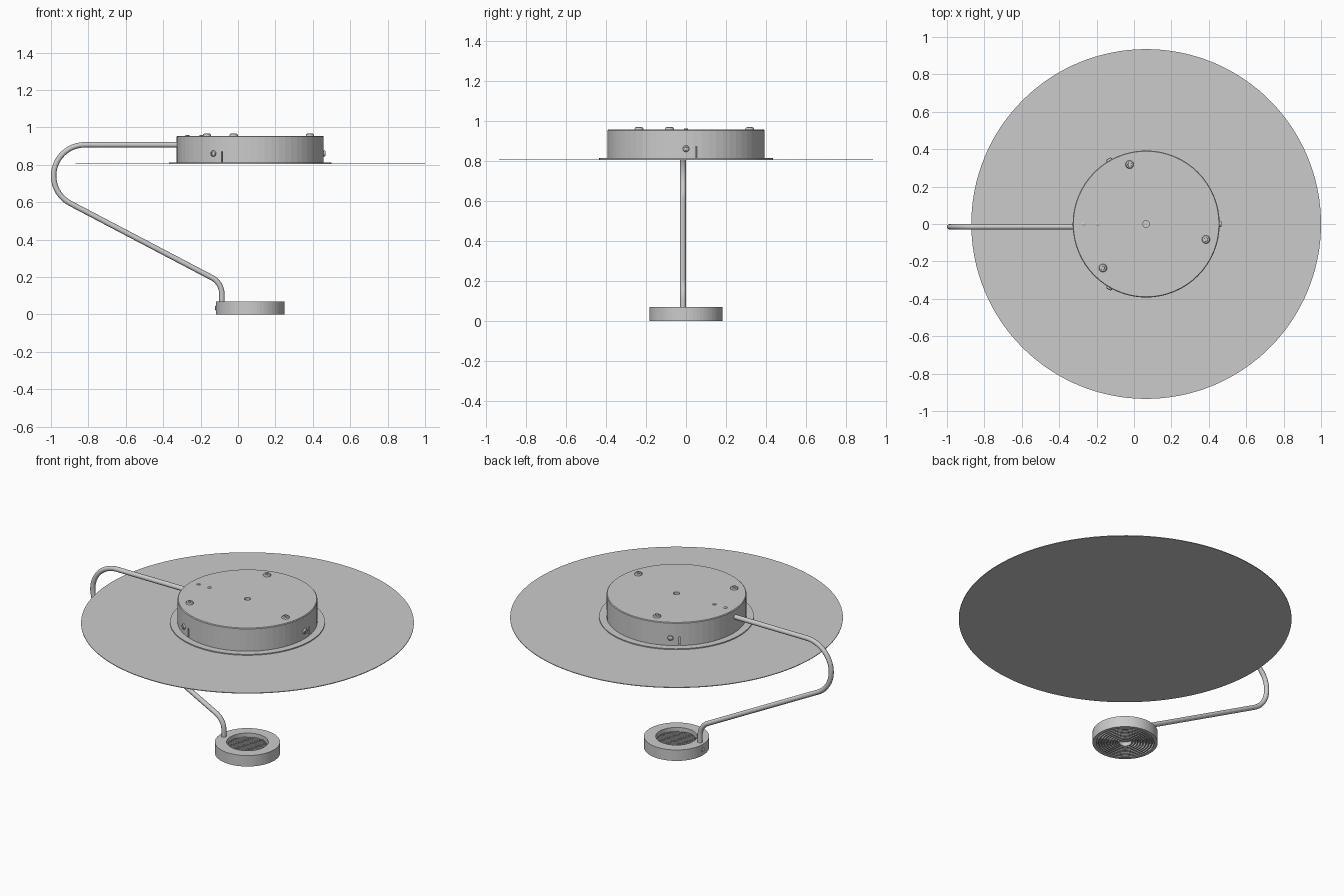
import bpy, bmesh, math
from mathutils import Vector, Matrix

cube = bpy.data.objects.get("Cube")
if cube:
    bpy.data.objects.remove(cube)

metal = bpy.data.materials.new("light_grey_metal")
metal.use_nodes = True
GREY = (0.6, 0.6, 0.6, 1)
metal.diffuse_color = GREY
metal.node_tree.nodes["Principled BSDF"].inputs["Base Color"].default_value = GREY

CX = 0.065            # shared axis of the disc, drum and puck
DRUM_R = 0.393


def finish(bm, name, matrix=None, smooth=False):
    mesh = bpy.data.meshes.new(name)
    bm.to_mesh(mesh)
    bm.free()
    obj = bpy.data.objects.new(name, mesh)
    bpy.context.collection.objects.link(obj)
    mesh.materials.append(metal)
    obj.matrix_world = matrix or Matrix.Translation((CX, 0, 0))
    if smooth:
        select_only(obj)
        bpy.ops.object.shade_smooth_by_angle(angle=math.radians(35))
    return obj


def select_only(obj):
    bpy.ops.object.select_all(action='DESELECT')
    obj.select_set(True)
    bpy.context.view_layer.objects.active = obj


def lathe(name, profile, steps, matrix=None, smooth=False):
    """Spin a (radius, z) profile around the z axis."""
    bm = bmesh.new()
    vs = [bm.verts.new((r, 0, z)) for r, z in profile]
    es = [bm.edges.new(pair) for pair in zip(vs, vs[1:])]
    bmesh.ops.spin(bm, geom=vs + es, cent=(0, 0, 0), axis=(0, 0, 1),
                   angle=math.tau, steps=steps, use_duplicate=False)
    bmesh.ops.remove_doubles(bm, verts=bm.verts, dist=1e-5)
    bmesh.ops.recalc_face_normals(bm, faces=bm.faces)
    return finish(bm, name, matrix, smooth)


# Wide thin disc and the flange above it
lathe("wide_disc", [(0, .803), (.935, .803), (.935, .807), (0, .807)], 128)
lathe("drum_flange", [(0, .807), (.435, .807), (.435, .813), (0, .813)], 96)

# Drum with a sunken hole in the middle of its lid
drum = lathe("drum", [(0, .81), (DRUM_R, .81), (DRUM_R, .951), (.389, .955),
                      (.018, .955), (.018, .935), (0, .935)], 64)

# Slots cut in the drum wall beside each side screw
bm = bmesh.new()
for k in range(3):
    turn = Matrix.Rotation(math.radians(7.5 + 120 * k), 4, 'Z')
    place = turn @ Matrix.Translation((DRUM_R, 0, .842)) @ Matrix.Diagonal((.04, .006, .056, 1))
    bmesh.ops.create_cube(bm, size=1, matrix=place)
cutter = finish(bm, "slot_cutter")
cutter.hide_render = True
cut = drum.modifiers.new("slots", 'BOOLEAN')
cut.operation = 'DIFFERENCE'
cut.solver = 'EXACT'
cut.object = cutter
select_only(drum)
bpy.ops.object.modifier_apply(modifier=cut.name)
bpy.data.objects.remove(cutter)

# Lid screws and side screws: domed heads with a socket
head = [(.022, -.004), (.022, .004), (.019, .010), (.011, .013), (.010, .006), (0, .006)]
small_head = [(r * .75, z * .85) for r, z in head]
for k in range(3):
    a = math.radians(-14.5 + 120 * k)
    spot = Matrix.Translation((CX + .33 * math.cos(a), .33 * math.sin(a), .955))
    lathe(f"lid_screw_{k + 1}", head, 20, spot, True)
    side = (Matrix.Translation((CX, 0, .86)) @ Matrix.Rotation(math.radians(120 * k), 4, 'Z')
            @ Matrix.Translation((DRUM_R, 0, 0)) @ Matrix.Rotation(math.pi / 2, 4, 'Y'))
    lathe(f"side_screw_{k + 1}", small_head, 20, side, True)

# Two little pins on the lid
for k, x in enumerate((-.27, -.195)):
    lathe(f"lid_pin_{k + 1}", [(.011, -.004), (.011, .003), (.008, .005), (0, .005)], 16,
          Matrix.Translation((x, 0, .955)), True)


# Bent tube: straight runs joined by two arcs in the xz plane
def arc(cx, cz, r, start, end, n):
    angles = [math.radians(start + (end - start) * i / n) for i in range(n + 1)]
    return [(cx + r * math.cos(t), cz + r * math.sin(t)) for t in angles]


path = [(-.30, .907)]
path += arc(-.82, .741, .166, 90, 242.3, 20)
path += arc(-.186, .108, .1, 62.3, 0, 10)
path += [(-.086, .05)]
curve = bpy.data.curves.new("bent_tube", 'CURVE')
curve.dimensions = '3D'
curve.bevel_depth = .0145
curve.bevel_resolution = 4
curve.use_fill_caps = True
spline = curve.splines.new('POLY')
spline.points.add(len(path) - 1)
for p, (x, z) in zip(spline.points, path):
    p.co = (x, -.015, z, 1)
    p.radius = 1
spline.use_smooth = True
curve.materials.append(metal)
tube = bpy.data.objects.new("bent_tube", curve)
bpy.context.collection.objects.link(tube)

# Puck: recess on top, concentric grooves and a centre well below
PUCK_R, RECESS_R = .183, .117
profile = [(0, .035), (RECESS_R, .035), (RECESS_R, .068), (PUCK_R, .068), (PUCK_R, 0)]
GROOVES, INNER, OUTER = 8, .035, .162
pitch = (OUTER - INNER) / GROOVES
for k in range(GROOVES):
    r = OUTER - k * pitch
    profile += [(r, 0), (r, .02), (r - pitch * .55, .02), (r - pitch * .55, 0)]
profile += [(INNER, 0), (INNER, .024), (0, .024)]
lathe("puck", profile, 64)

# Perforated plate in the recess: hexagon cells with sunken centres
bm = bmesh.new()
CELL = .0085
for i in range(-10, 11):
    for j in range(-10, 11):
        c = Vector((CELL * math.sqrt(3) * (i + (j % 2) / 2), CELL * 1.5 * j, .048))
        if c.length > RECESS_R:
            continue
        corners = [math.radians(30 + 60 * s) for s in range(6)]
        bm.faces.new([bm.verts.new(c + CELL * Vector((math.cos(t), math.sin(t), 0)))
                      for t in corners])
bmesh.ops.remove_doubles(bm, verts=bm.verts, dist=1e-4)
cells = list(bm.faces)
bmesh.ops.inset_individual(bm, faces=cells, thickness=.0025, depth=0)
bmesh.ops.inset_individual(bm, faces=cells, thickness=.0003, depth=-.009)
finish(bm, "perforated_plate")

# Small screw on the outer wall of the puck beside the tube
lathe("puck_screw", [(.014, -.004), (.014, .002), (.010, .004), (0, .004)], 16,
      Matrix.Translation((CX - PUCK_R, 0, .034)) @ Matrix.Rotation(-math.pi / 2, 4, 'Y'), True)
